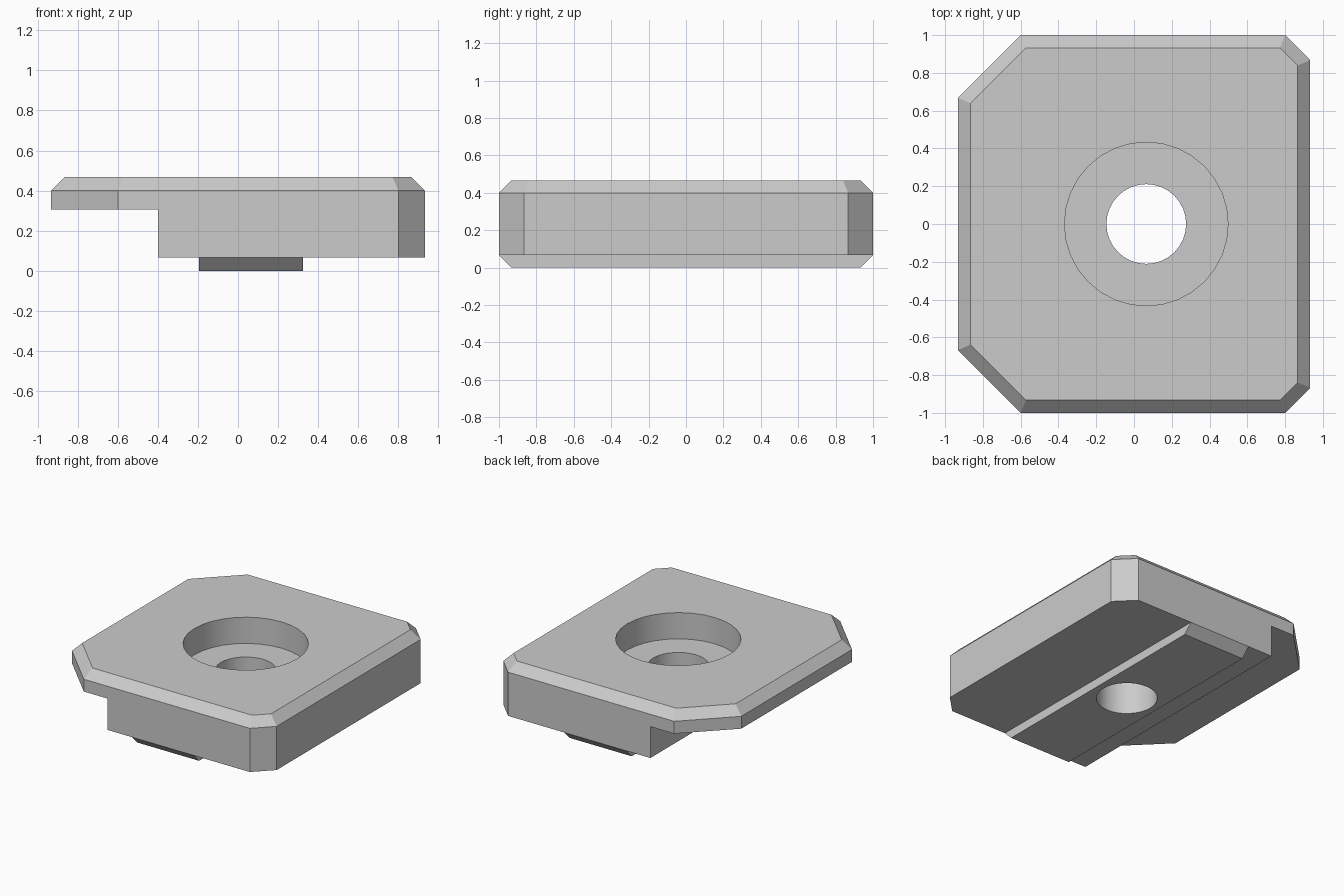
import bpy
import bmesh
import math
from mathutils import Matrix

cube = bpy.data.objects.get("Cube")
if cube:
    bpy.data.objects.remove(cube, do_unlink=True)

HALF_X, HALF_Y = 0.933, 1.0
BEVEL = 0.067                      # edge bevel and rib height
SHOULDER, TOP = 0.4, 0.467         # start and end of the top bevel
LEDGE_X, LEDGE_Z = -0.4, 0.306     # underside step
RIB_LEFT, RIB_RIGHT = 0.325, -0.195
HOLE_X = 0.065

grey = bpy.data.materials.new("plain_grey")
grey.use_nodes = True
colour = (0.6, 0.6, 0.6, 1)
grey.diffuse_color = colour
grey.node_tree.nodes["Principled BSDF"].inputs["Base Color"].default_value = colour


def finish(name, bm):
    bmesh.ops.recalc_face_normals(bm, faces=bm.faces)
    mesh = bpy.data.meshes.new(name)
    bm.to_mesh(mesh)
    bm.free()
    mesh.materials.append(grey)
    obj = bpy.data.objects.new(name, mesh)
    bpy.context.collection.objects.link(obj)
    return obj


def loft(name, rings):
    """Closed solid through rings of equal point count."""
    bm = bmesh.new()
    loops = [[bm.verts.new(p) for p in ring] for ring in rings]
    for low, high in zip(loops, loops[1:]):
        for i in range(len(low)):
            j = (i + 1) % len(low)
            bm.faces.new((low[i], low[j], high[j], high[i]))
    bm.faces.new(loops[0][::-1])
    bm.faces.new(loops[-1])
    return finish(name, bm)


def outline(z, inset=0.0, y_limit=HALF_Y):
    """Octagonal plan with large right corners and small left corners."""
    x, y = HALF_X - inset, HALF_Y - inset
    small = 1.8 - inset * math.sqrt(2)
    large = 1.6 - inset * math.sqrt(2)
    half = [(x, small - x), (small - y, y), (y - large, y), (-x, large - x)]
    pts = half + [(px, -py) for px, py in reversed(half)]
    return [(px, max(-y_limit, min(y_limit, py)), z) for px, py in pts]


def box(name, x0, x1, z0, z1):
    def ring(z):
        return [(x0, -2, z), (x1, -2, z), (x1, 2, z), (x0, 2, z)]
    return loft(name, [ring(z0), ring(z1)])


def cylinder(name, radius, z0, z1):
    bm = bmesh.new()
    bmesh.ops.create_cone(bm, cap_ends=True, segments=32, radius1=radius,
                          radius2=radius, depth=z1 - z0,
                          matrix=Matrix.Translation((HOLE_X, 0, (z0 + z1) / 2)))
    return finish(name, bm)


# Body, full height, with a bevelled top and sloped rib ends
body = loft("clamp_plate", [
    outline(0, y_limit=HALF_Y - BEVEL),
    outline(BEVEL),
    outline(SHOULDER),
    outline(TOP, inset=BEVEL),
])

# Underside ledge, clearance either side of the rib, and the stepped bolt hole
cutters = [
    box("ledge_cutter", -2, LEDGE_X, -1, LEDGE_Z),
    box("rib_right_cutter", -1.5, RIB_RIGHT, -1, BEVEL),
    box("rib_left_cutter", RIB_LEFT, 2, -1, BEVEL),
    cylinder("counterbore_cutter", 0.433, 0.267, 1),
    cylinder("bolt_hole_cutter", 0.211, -1, 1.2),
]

bpy.ops.object.select_all(action="DESELECT")
bpy.context.view_layer.objects.active = body
body.select_set(True)
for cutter in cutters:
    cutter.hide_render = True
    cut = body.modifiers.new(cutter.name, "BOOLEAN")
    cut.operation = "DIFFERENCE"
    cut.solver = "EXACT"
    cut.object = cutter
    bpy.ops.object.modifier_apply(modifier=cut.name)
    bpy.data.objects.remove(cutter, do_unlink=True)

# Smooth the bores, keep every bevel crisp
bpy.ops.object.shade_smooth_by_angle(angle=math.radians(20))
